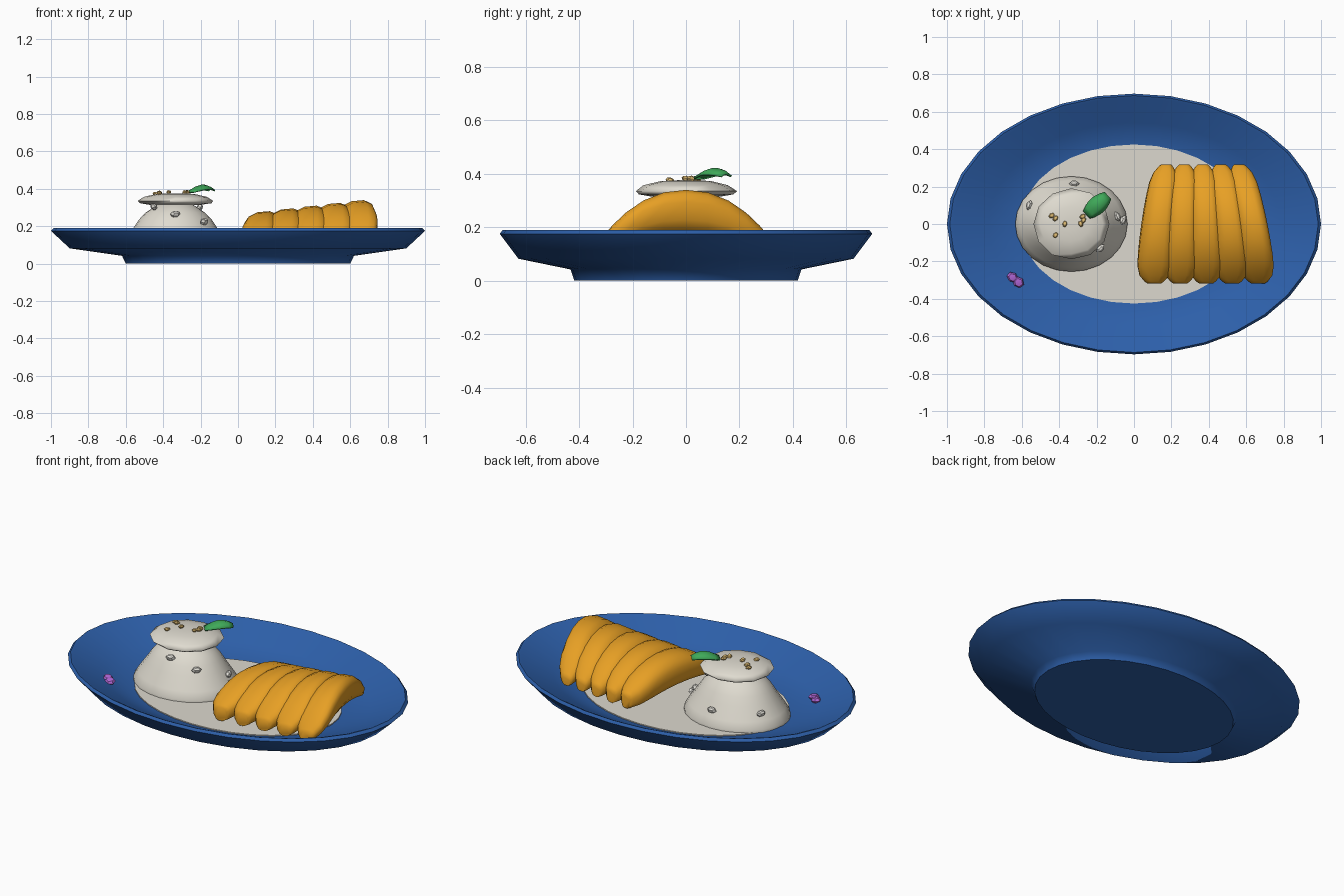
import bpy, bmesh, math, random
from mathutils import Matrix

random.seed(4)
cube = bpy.data.objects.get("Cube")
if cube:
    bpy.data.objects.remove(cube)


def material(name, r, g, b):
    m = bpy.data.materials.new(name)
    m.use_nodes = True
    m.diffuse_color = (r, g, b, 1)
    node = next(n for n in m.node_tree.nodes if n.type == 'BSDF_PRINCIPLED')
    node.inputs["Base Color"].default_value = (r, g, b, 1)
    return m


BLUE = material("plate_blue", 0.026, 0.115, 0.40)
LINER = material("liner_cream", 0.72, 0.69, 0.62)
RICE = material("rice_cream", 0.74, 0.71, 0.63)
GRAIN = material("grain_white", 0.84, 0.82, 0.76)
MANGO = material("mango_orange", 0.80, 0.35, 0.018)
SESAME = material("sesame_tan", 0.74, 0.50, 0.17)
LEAF = material("leaf_green", 0.05, 0.40, 0.10)
PETAL = material("petal_purple", 0.46, 0.14, 0.70)


def finish(name, bm, mat, angle=35):
    bmesh.ops.recalc_face_normals(bm, faces=bm.faces)
    mesh = bpy.data.meshes.new(name)
    bm.to_mesh(mesh)
    bm.free()
    mesh.materials.append(mat)
    ob = bpy.data.objects.new(name, mesh)
    bpy.context.collection.objects.link(ob)
    bpy.ops.object.select_all(action='DESELECT')
    ob.select_set(True)
    bpy.context.view_layer.objects.active = ob
    bpy.ops.object.shade_smooth_by_angle(angle=math.radians(angle))
    return ob


def loft(name, rings, mat, angle=35):
    """Skin a list of equal point rings and cap both ends."""
    bm = bmesh.new()
    loops = [[bm.verts.new(p) for p in ring] for ring in rings]
    n = len(loops[0])
    for a, b in zip(loops, loops[1:]):
        for i in range(n):
            j = (i + 1) % n
            bm.faces.new((a[i], a[j], b[j], b[i]))
    bm.faces.new(loops[0])
    bm.faces.new(loops[-1])
    return finish(name, bm, mat, angle)


def lathe(name, profile, mat, segments, squash, cx=0, wobble=0, angle=35):
    """Revolve (radius, height) points into an oval form."""
    rings = []
    for r, z in profile:
        ring = []
        for i in range(segments):
            a = math.tau * i / segments
            q = r * (1 + random.uniform(-wobble, wobble))
            ring.append((cx + q * math.cos(a), squash * q * math.sin(a), z))
        rings.append(ring)
    return loft(name, rings, mat, angle)


def nugget(name, location, size, mat, turn=0, tilt=0):
    """Small faceted lump."""
    bm = bmesh.new()
    bmesh.ops.create_uvsphere(bm, u_segments=6, v_segments=4, radius=0.5)
    place = (Matrix.Translation(location) @ Matrix.Rotation(turn, 4, 'Z')
             @ Matrix.Rotation(tilt, 4, 'Y') @ Matrix.Diagonal((*size, 1)))
    bmesh.ops.transform(bm, matrix=place, verts=bm.verts)
    return finish(name, bm, mat, 25)


# Oval plate with foot, flared wall and a deep bowl
lathe("plate", [(0.60, 0), (0.62, 0.042), (0.90, 0.082), (1.0, 0.175),
                (0.985, 0.19), (0.965, 0.184), (0.78, 0.108), (0.62, 0.062)],
      BLUE, 32, 0.697, angle=62)
lathe("plate_liner", [(0.61, 0.058), (0.61, 0.068)], LINER, 32, 0.697)

# Rice mound with a lumpy cap of cream
MX = -0.335
lathe("rice_mound", [(0.30, 0.064), (0.30, 0.08), (0.275, 0.12), (0.225, 0.19),
                     (0.195, 0.235), (0.16, 0.272), (0.10, 0.312), (0.04, 0.33)],
      RICE, 24, 0.85, MX, angle=50)
lathe("cream_cap", [(0.06, 0.312), (0.14, 0.315), (0.19, 0.323), (0.204, 0.335),
                    (0.17, 0.357), (0.10, 0.373), (0.03, 0.376)],
      RICE, 12, 0.93, MX, wobble=0.015, angle=100)

# Loose rice grains stuck to the mound
for i, (x, y, z) in enumerate([(-0.56, 0.10, 0.155), (-0.32, 0.215, 0.155),
                               (-0.09, 0.04, 0.16), (-0.06, 0.02, 0.125),
                               (-0.18, -0.13, 0.225), (-0.335, -0.15, 0.265),
                               (-0.45, -0.08, 0.305), (-0.205, 0.09, 0.30)]):
    out = math.atan2(y, x - MX)
    nugget(f"rice_grain_{i + 1}", (x, y, z), (0.035, 0.056, 0.04), GRAIN,
           out + random.uniform(-0.5, 0.5), 0.6)

# Sesame seeds on the cap
for i, (x, y) in enumerate([(-0.44, 0.045), (-0.42, 0.03), (-0.37, 0.0),
                            (-0.42, -0.06), (-0.285, 0.0), (-0.275, 0.04),
                            (-0.27, 0.02)]):
    z = 0.382 - 0.27 * max(0, math.hypot(x - MX, y) - 0.08)
    nugget(f"sesame_seed_{i + 1}", (x, y, z), (0.036, 0.026, 0.022), SESAME,
           random.uniform(0, math.pi), 0.2)

# Fanned mango slices: thick arched wedges with blunt ends, rising to the left
SLICES, STATIONS, SIDES = 5, 12, 12
for k in range(SLICES):
    f = k / (SLICES - 1)
    crest = 0.278 + 0.059 * f
    belly = 0.12 + 0.05 * f
    rest = 0.075 + 0.03 * f
    rings = []
    for s in range(STATIONS + 1):
        t = -math.cos(math.pi * s / STATIONS)
        u = (t + 1) / 2
        front, back = 0.108 + 0.555 * f, 0.172 + 0.39 * f
        cx = front + (back - front) * u - 0.015 * (1 - t * t) * (1 - 2 * f)
        half_w = (0.088 - 0.024 * u) * (1 - 0.62 * abs(t) ** 9)
        high = crest - (crest - 0.155) * abs(t) ** 2.2
        low = belly - (belly - rest) * t * t
        ring = []
        for i in range(SIDES):
            a = math.tau * (i + 0.5) / SIDES
            c, d = math.cos(a), math.sin(a)
            px = math.copysign(abs(c) ** 0.7, c) * half_w
            pz = math.copysign(abs(d) ** 0.7, d) * (high - low) / 2 * 1.02
            lean = 0.12 * px + 0.012 * d * (1 - t * t)
            ring.append((cx + px + lean, 0.318 * t, (high + low) / 2 + pz + 0.1 * px))
        rings.append(ring)
    loft(f"mango_slice_{k + 1}", rings, MANGO, 50)

# Domed herb leaf resting on the cap
bm = bmesh.new()
rows = []
for s in range(7):
    u = s / 6
    width = 0.014 + 0.035 * math.sin(math.pi * min(1, 0.12 + 0.76 * u))
    row = []
    for v in (-1, -0.5, 0, 0.5, 1):
        lift = 0.386 + 0.037 * math.sin(math.pi * 0.85 * u) * (1 - 0.6 * v * v)
        row.append(bm.verts.new(((u - 0.5) * 0.155, v * width, lift)))
    rows.append(row)
for a, b in zip(rows, rows[1:]):
    for i in range(4):
        bm.faces.new((a[i], b[i], b[i + 1], a[i + 1]))
bmesh.ops.transform(bm, verts=bm.verts, matrix=Matrix.Translation((-0.197, 0.10, 0))
                    @ Matrix.Rotation(math.radians(42), 4, 'Z'))
leaf = finish("herb_leaf", bm, LEAF, 60)
shell = leaf.modifiers.new("thickness", 'SOLIDIFY')
shell.thickness = 0.008

# Fallen petal on the plate slope
nugget("petal_upper", (-0.65, -0.285, 0.112), (0.065, 0.055, 0.035), PETAL, -0.7, 0.15)
nugget("petal_lower", (-0.618, -0.312, 0.112), (0.065, 0.06, 0.035), PETAL, -0.9, 0.15)
